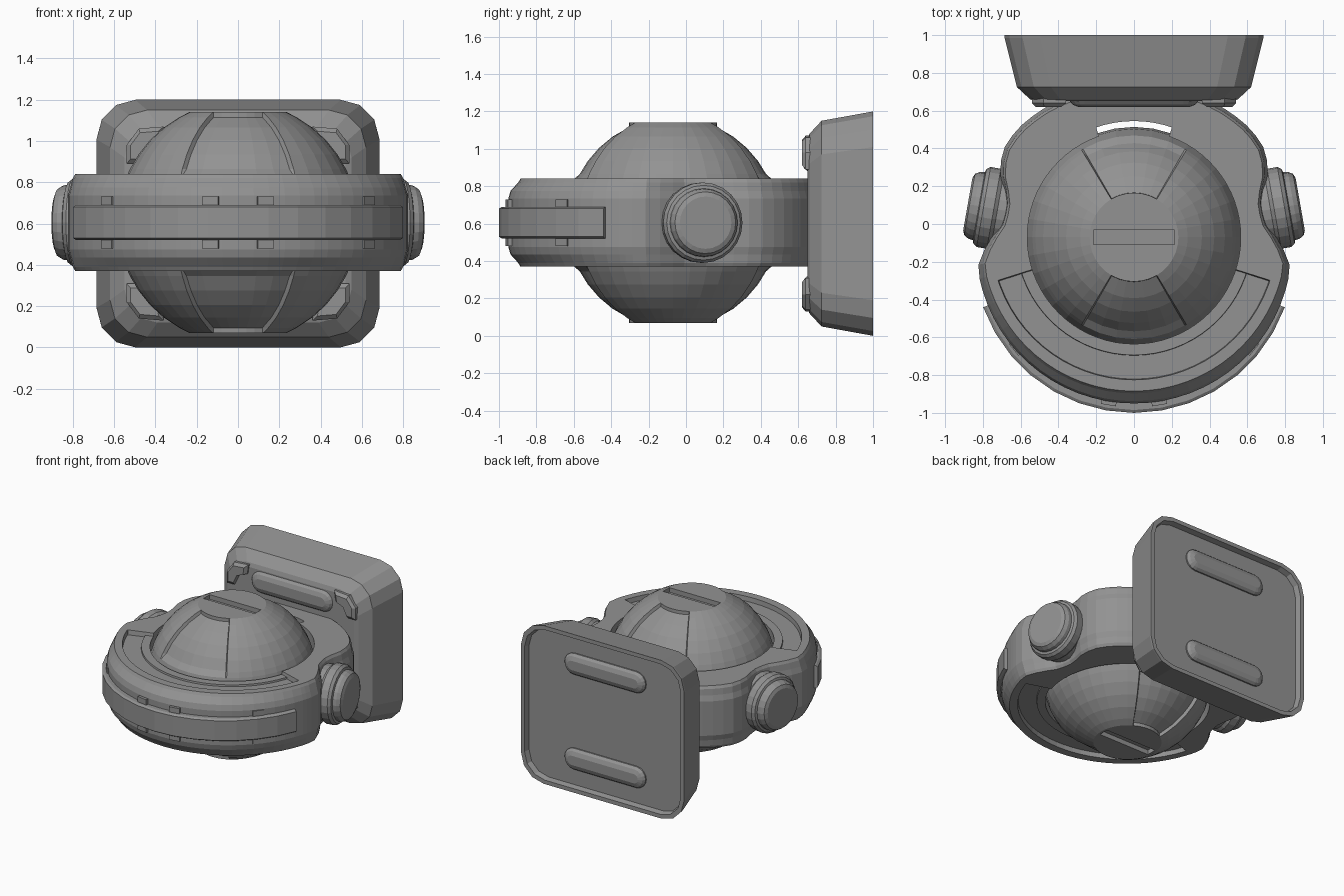
import bpy, bmesh, math
from math import sin, cos, radians, degrees, atan2, hypot, sqrt
from mathutils import Matrix

if "Cube" in bpy.data.objects:
    bpy.data.objects.remove(bpy.data.objects["Cube"])

ZC = 0.605      # mid height of ring and dome
YC = -0.07      # y of the dome axis

dark = bpy.data.materials.new("dark_grey")
dark.diffuse_color = (0.29, 0.29, 0.29, 1)
dark.use_nodes = True
dark.node_tree.nodes["Principled BSDF"].inputs["Base Color"].default_value = dark.diffuse_color


def loft(name, loops, wrap=False):
    """Skin closed loops of equal length; cap the ends unless wrapped."""
    bm = bmesh.new()
    rows = [[bm.verts.new(p) for p in lp] for lp in loops]
    n = len(rows[0])
    for i in range(len(rows) if wrap else len(rows) - 1):
        a, b = rows[i], rows[(i + 1) % len(rows)]
        for j in range(n):
            k = (j + 1) % n
            bm.faces.new((a[j], a[k], b[k], b[j]))
    if not wrap:
        bm.faces.new(rows[0])
        bm.faces.new(rows[-1])
    bmesh.ops.recalc_face_normals(bm, faces=bm.faces)
    me = bpy.data.meshes.new(name)
    bm.to_mesh(me)
    bm.free()
    me.materials.append(dark)
    ob = bpy.data.objects.new(name, me)
    bpy.context.collection.objects.link(ob)
    return ob


def box(name, size, matrix):
    x, y, z = (s / 2 for s in size)
    ob = loft(name, [[(-x, -y, h), (x, -y, h), (x, y, h), (-x, y, h)] for h in (-z, z)])
    ob.data.transform(matrix)
    return ob


def rounded_rect(hx, hz, r, y, zc=0.6, seg=3):
    pts = []
    for q, (sx, sz) in enumerate(((1, 1), (-1, 1), (-1, -1), (1, -1))):
        for i in range(seg + 1):
            a = radians(90 * (q + i / seg))
            pts.append((sx * (hx - r) + r * cos(a), y, zc + sz * (hz - r) + r * sin(a)))
    return pts


# Wall plate with tapered sides and recessed back
loft("wall_plate", [rounded_rect(*p) for p in (
    (0.52, 0.45, 0.15, 0.65), (0.55, 0.48, 0.16, 0.66), (0.62, 0.55, 0.18, 0.725),
    (0.685, 0.597, 0.19, 0.985), (0.685, 0.6, 0.19, 1.0), (0.655, 0.57, 0.17, 1.0),
    (0.645, 0.56, 0.165, 0.96))])

# Long pills on both faces of the plate, and corner lugs on the front
lug = [(0.36, 1.07), (0.48, 1.06), (0.54, 0.98), (0.54, 0.89), (0.48, 0.89), (0.44, 0.97), (0.37, 1.0)]
for sz in (1, -1):
    z = 0.6 + sz * 0.36
    for face, y0, d in (("front", 0.67, -1), ("back", 0.95, 1)):
        loft(face + "_pill", [rounded_rect(0.34 - i, 0.08 - i, 0.079 - i, y0 + d * t, z, 4)
                              for i, t in ((0, 0), (0, 0.02), (0.015, 0.038), (0.045, 0.05))])
    for sx in (1, -1):
        loft("corner_lug", [[(sx * (0.46 + (x - 0.46) * s), y, 0.6 + sz * (0.38 + (h - 0.98) * s))
                             for x, h in lug] for y, s in ((0.67, 1), (0.64, 1), (0.62, 0.75))])

# Ring body: radial outline around the dome axis
outline = [(0, 0.68), (0.33, 0.68), (0.48, 0.61), (0.62, 0.5), (0.695, 0.39), (0.71, 0.28),
           (0.68, 0.14), (0.7, 0.01), (0.77, -0.1), (0.823, -0.2)]
outline += [(0.835 * cos(radians(a)), -0.12 - 0.83 * sin(radians(a))) for a in range(9, 91, 9)]
polar = sorted((degrees(atan2(y - YC, x)), hypot(x, y - YC)) for x, y in outline)


def outer_radius(a):
    a = (a + 180) % 360 - 180
    if a > 90 or a < -90:
        a = (180 - a + 180) % 360 - 180
    for (a0, r0), (a1, r1) in zip(polar, polar[1:]):
        if a0 <= a <= a1:
            return r0 + (r1 - r0) * (a - a0) / (a1 - a0)
    return polar[-1 if a > 0 else 0][1]


def section(a):
    """Ring cross section at an angle, with front tray and rear notch."""
    ra = radians(a)
    tray = 198 <= a <= 342
    inner = 0.615 if 71 <= a <= 109 else 0.565
    ro = outer_radius(a)
    top = ro - 0.03 - 0.035 * max(0, -sin(ra))
    t1 = min(0.755, top - 0.01)
    drop = 0.035 if tray else 0
    lip = 0.022 if tray else 0
    half = [(inner, 0.235 - lip), (0.624, 0.235 - lip), (0.626, 0.235 - drop), (t1 - 0.004, 0.235 - drop),
            (t1, 0.235), (top, 0.235), (top + 0.012, 0.215), (ro - 0.012, 0.17), (ro, 0.13)]
    prof = half + [(r, -h) for r, h in reversed(half)]
    return [(r * cos(ra), YC + r * sin(ra), ZC + h) for r, h in prof]


angles = sorted(set(range(0, 360, 5)) | {70.8, 71, 109, 109.2, 197.6, 198, 342, 342.4})
loft("ring_body", [section(a) for a in angles], wrap=True)


# Dome body with flat caps and sunken front and back panels
def dome_loop(h, sunk, flat=None):
    pts = []
    for a in sorted(set(range(0, 360, 10)) | {59, 121, 239, 301}):
        in_panel = 60 <= a <= 120 or 240 <= a <= 300
        R = 0.584 - (0.022 if sunk and in_panel else 0)
        r = flat or sqrt(R * R - h * h)
        pts.append((r * cos(radians(a)), YC + r * sin(radians(a)), ZC + h))
    return pts


levels = [(0.535, False, 0.235), (0.51, True), (0.46, True), (0.4, True), (0.33, True),
          (0.26, True), (0.225, False), (0.11, False)]
loops = [dome_loop(*l) for l in levels] + [dome_loop(0, False)]
loops += [dome_loop(-l[0], *l[1:]) for l in reversed(levels)]
dome = loft("dome", loops)

# Slots in the top and bottom caps
for s in (1, -1):
    cutter = box("slot_cutter", (0.43, 0.075, 0.08), Matrix.Translation((0, YC, ZC + s * 0.54)))
    cutter.hide_render = True
    mod = dome.modifiers.new("slot", 'BOOLEAN')
    mod.object, mod.operation, mod.solver = cutter, 'DIFFERENCE', 'EXACT'
    bpy.context.view_layer.objects.active = dome
    bpy.ops.object.modifier_apply(modifier=mod.name)
    bpy.data.objects.remove(cutter)

# Front bumper band
band = [(0.76, -0.085), (0.835, -0.085), (0.85, -0.075), (0.85, 0.075), (0.835, 0.085), (0.76, 0.085)]
loft("front_bumper", [[(r * cos(radians(a)), -0.15 + r * sin(radians(a)), ZC + h) for r, h in band]
                      for a in range(-160, -19, 10)])

# Clips behind the bumper
for a in (-141, -99.5, -80.5, -39):
    m = (Matrix.Translation((0, -0.15, ZC)) @ Matrix.Rotation(radians(a), 4, 'Z')
         @ Matrix.Translation((0.79, 0, 0)))
    box("bumper_clip", (0.06, 0.08, 0.25), m)

# Side knobs, tilted slightly backwards
knob = [(0.2, -0.26), (0.2, -0.16), (0.215, -0.14), (0.215, -0.085), (0.2, -0.065),
        (0.183, -0.06), (0.18, -0.035), (0.165, -0.01), (0.14, 0)]
for sx in (1, -1):
    t = radians(10)
    rings = []
    for r, h in knob:
        rings.append([(sx * (0.88 + h * cos(t) - r * cos(b) * sin(t)),
                       0.105 + h * sin(t) + r * cos(b) * cos(t), ZC + r * sin(b))
                      for b in (radians(i * 15) for i in range(24))])
    loft("side_knob", rings)
